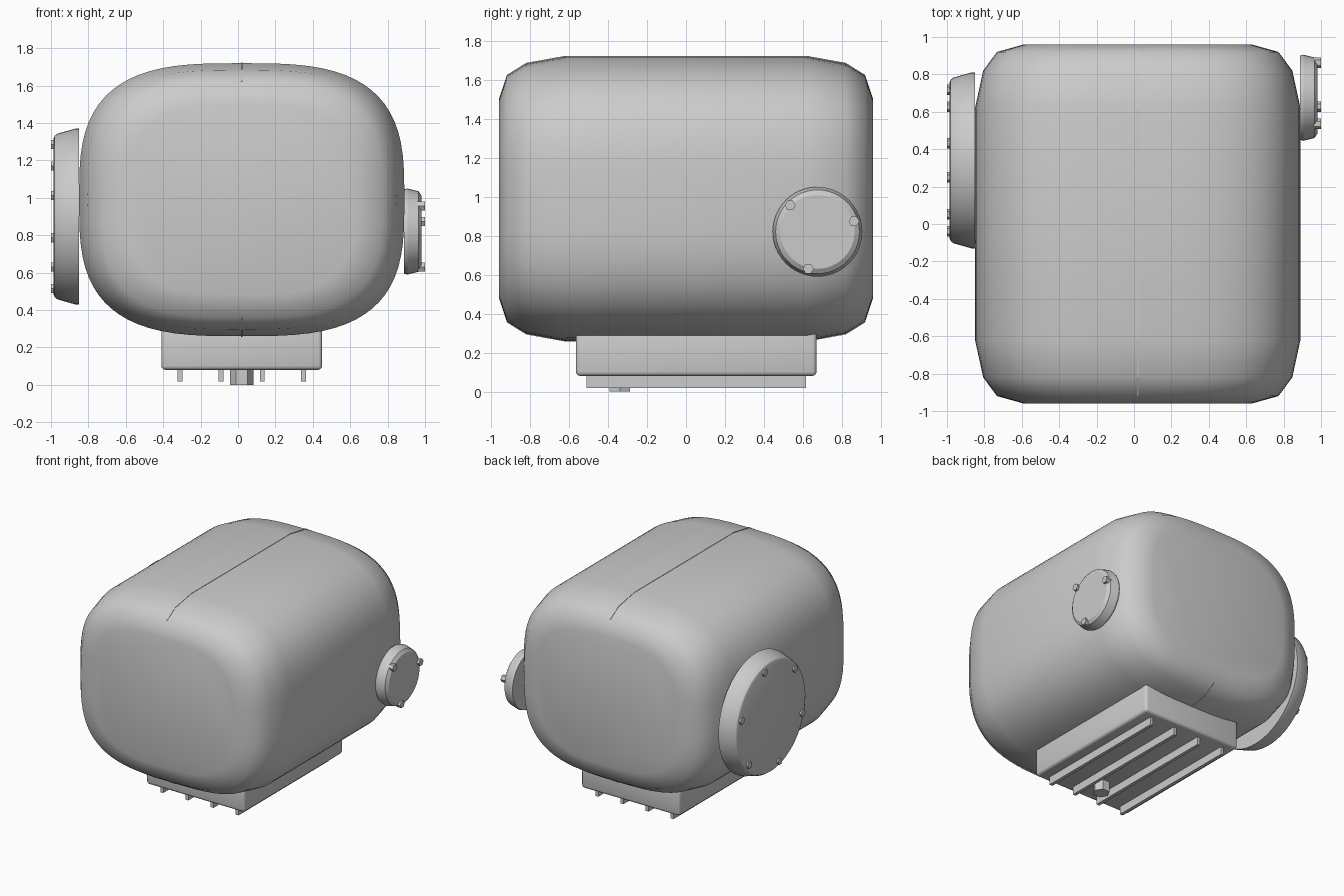
import bpy, bmesh
from math import sin, cos, pi, radians, copysign
from mathutils import Matrix

if "Cube" in bpy.data.objects:
    bpy.data.objects.remove(bpy.data.objects["Cube"])

CX, CZ = 0.02, 0.99      # axis of the main housing


def finish(name, bm, smooth=35):
    bmesh.ops.recalc_face_normals(bm, faces=bm.faces)
    mesh = bpy.data.meshes.new(name)
    bm.to_mesh(mesh)
    bm.free()
    ob = bpy.data.objects.new(name, mesh)
    bpy.context.collection.objects.link(ob)
    if smooth:
        bpy.ops.object.select_all(action='DESELECT')
        ob.select_set(True)
        bpy.context.view_layer.objects.active = ob
        bpy.ops.object.shade_smooth_by_angle(angle=radians(smooth))
    return ob


def loft(name, rings, smooth=35):
    """Skin closed rings of points and cap both ends."""
    bm = bmesh.new()
    loops = [[bm.verts.new(p) for p in ring] for ring in rings]
    n = len(loops[0])
    for a, b in zip(loops, loops[1:]):
        for i in range(n):
            j = (i + 1) % n
            bm.faces.new((a[i], a[j], b[j], b[i]))
    bm.faces.new(loops[0])
    bm.faces.new(loops[-1])
    return finish(name, bm, smooth)


def box(name, lo, hi, bevel=0):
    bm = bmesh.new()
    size = [h - l for l, h in zip(lo, hi)]
    mid = [(h + l) / 2 for l, h in zip(lo, hi)]
    bmesh.ops.create_cube(bm, size=1, matrix=Matrix.Translation(mid) @ Matrix.Diagonal((*size, 1)))
    if bevel:
        bmesh.ops.bevel(bm, geom=bm.edges[:], offset=bevel, segments=3,
                        profile=0.5, affect='EDGES')
    return finish(name, bm, 35 if bevel else 0)


def disc(name, profile, y, z, n, smooth=25):
    """Turned part about an x-axis; profile holds (x, radius)."""
    return loft(name, [[(x, y + r * cos(2 * pi * i / n), z + r * sin(2 * pi * i / n))
                        for i in range(n)] for x, r in profile], smooth)


def cover_bolts(name, x0, x1, y, z, radius, count, start):
    for k in range(count):
        a = radians(start) + 2 * pi * k / count
        disc(f"{name}_{k + 1}", [(x0, 0.028), (x1, 0.028)],
             y + radius * cos(a), z + radius * sin(a), 6, 0)


# Main housing: superellipse section rounded in at both ends
def section(y, s, n=72):
    def p(v):
        return copysign(abs(v) ** (2 / 3.1), v)
    return [(CX + 0.87 * s * p(cos(2 * pi * i / n)), y, CZ + 0.73 * s * p(sin(2 * pi * i / n)))
            for i in range(n)]


ends = [(0.96, 0.70), (0.92, 0.865), (0.82, 0.95), (0.62, 1.0)]
loft("housing", [section(-y, s) for y, s in ends] + [section(y, s) for y, s in ends[::-1]], 45)

# Thin raised seam along the top and bottom centre line
half = [(0.92, 0.635), (0.82, 0.697), (0.62, 0.733)]
outline = ([(y, h) for y, h in half] + [(-y, h) for y, h in half[::-1]]
           + [(-y, -h) for y, h in half] + [(y, -h) for y, h in half[::-1]])
loft("centre_seam", [[(CX + d, y, CZ + h) for y, h in outline] for d in (-0.003, 0.003)], 0)

# Large round cover on the left
disc("large_cover", [(-0.85, 0.47), (-0.87, 0.47), (-0.965, 0.443), (-0.98, 0.432), (-0.987, 0.415)],
     0.34, 0.90, 64)
cover_bolts("large_cover_bolt", -0.97, -1.0, 0.34, 0.90, 0.395, 6, 76.7)

# Small round cover on the right
disc("small_cover", [(0.888, 0.225), (0.905, 0.23), (0.965, 0.215), (0.982, 0.19)],
     0.675, 0.82, 48)
cover_bolts("small_cover_bolt", 0.96, 1.0, 0.675, 0.82, 0.195, 3, 16)

# Sump with cooling fins and a hexagonal drain plug
box("sump", (-0.41, -0.565, 0.08), (0.45, 0.67, 0.31), 0.022)
for i in range(4):
    x = -0.31 + 0.22 * i
    box(f"sump_fin_{i + 1}", (x - 0.013, -0.51, 0.018), (x + 0.013, 0.615, 0.10))
loft("drain_plug", [[(CX + 0.062 * cos(pi * i / 3), -0.34 + 0.062 * sin(pi * i / 3), z)
                     for i in range(6)] for z in (0.0, 0.10)], 0)
